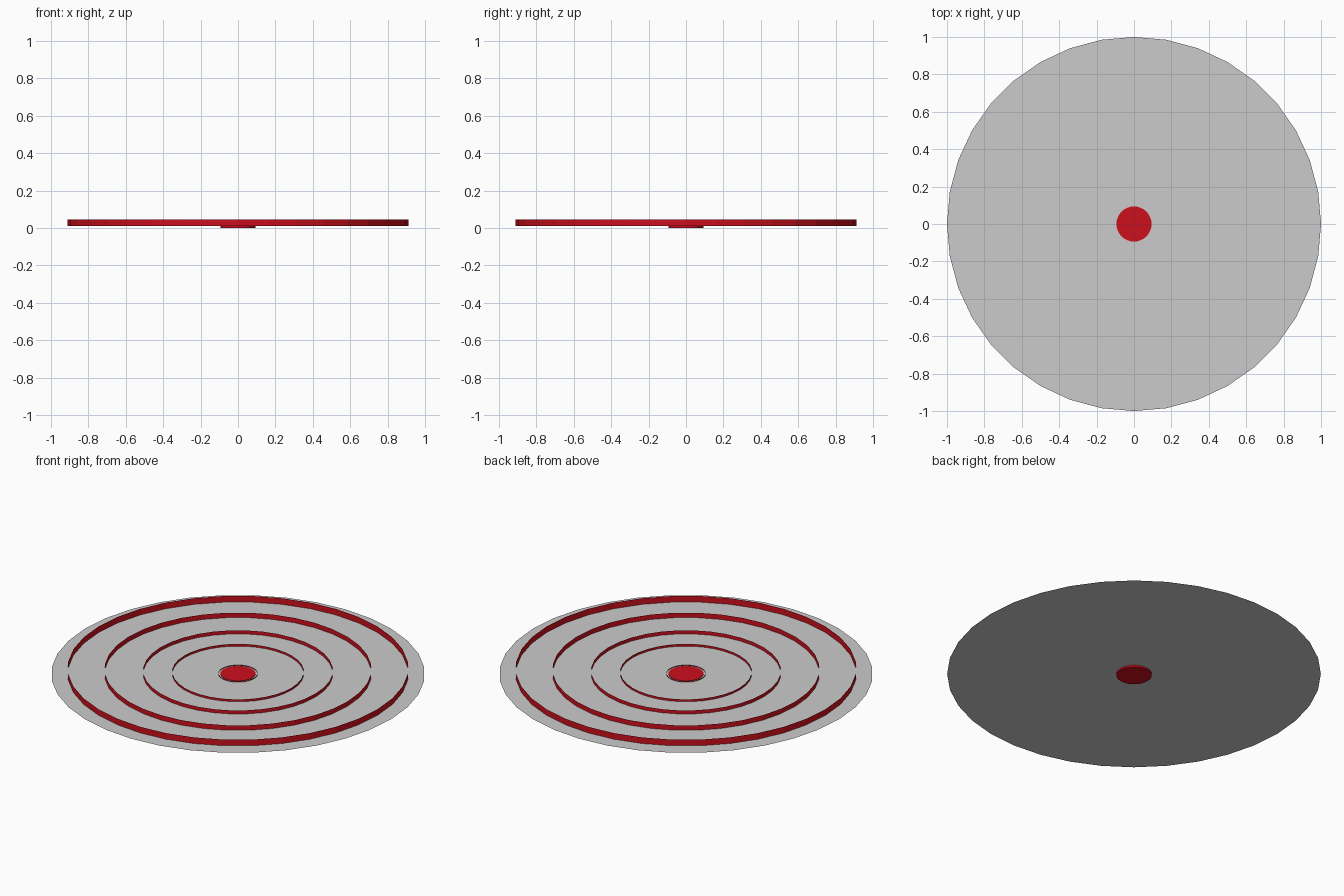
import bpy

if "Cube" in bpy.data.objects:
    bpy.data.objects.remove(bpy.data.objects["Cube"])

red = bpy.data.materials.new("red")
red.diffuse_color = (0.6, 0.005, 0.012, 1)
red.use_nodes = True
red.node_tree.nodes["Principled BSDF"].inputs["Base Color"].default_value = red.diffuse_color

SIDES = 36
BASE_Z = 0.01


def finish(name, mat=None):
    ob = bpy.context.object
    ob.name = name
    if mat:
        ob.data.materials.append(mat)
    return ob


def tube(name, r, z0, z1, fill):
    bpy.ops.mesh.primitive_cylinder_add(
        vertices=SIDES, radius=r, depth=z1 - z0,
        end_fill_type=fill, location=(0, 0, (z0 + z1) / 2))
    return finish(name, red)


# Flat sheet
bpy.ops.mesh.primitive_circle_add(
    vertices=SIDES, radius=1, fill_type='NGON', location=(0, 0, BASE_Z))
finish("base_disc")

# Open thin walls, taller towards the outside
for i, (r, h) in enumerate([(0.105, 0.004), (0.352, 0.013), (0.508, 0.021),
                            (0.715, 0.029), (0.912, 0.036)]):
    tube(f"ring_wall_{i + 1}", r, BASE_Z, BASE_Z + h, 'NOTHING')

# Solid centre button, poking through the sheet
tube("centre_button", 0.094, 0.0, BASE_Z + 0.003, 'NGON')
